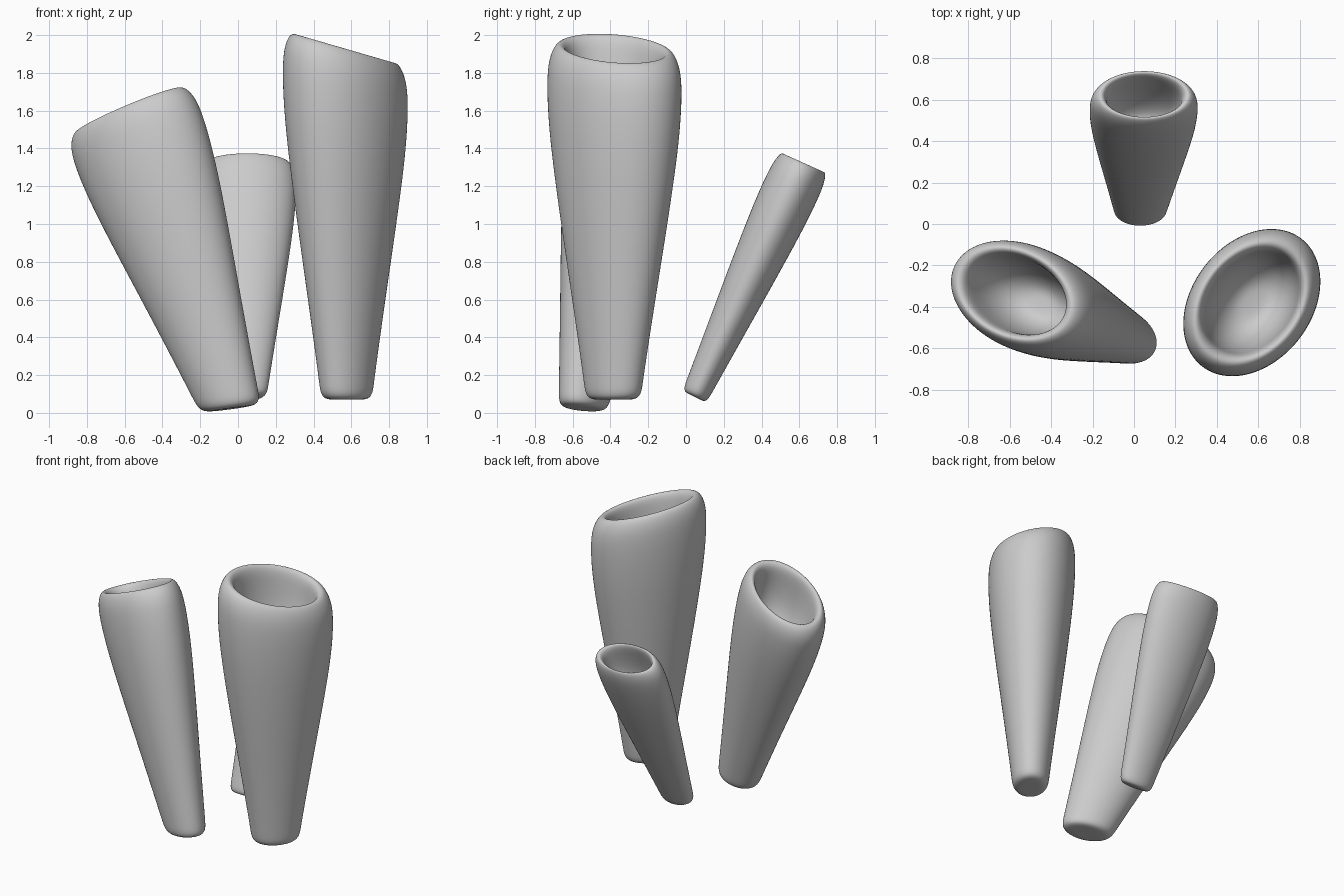
import bpy, bmesh
from math import sin, cos, pi, radians

if "Cube" in bpy.data.objects:
    bpy.data.objects.remove(bpy.data.objects["Cube"])

SEGS = 24


def profile(b):
    """(height fraction, radius fraction) from base, over the rim, into the hollow."""
    base = [(0.0, 0.3 * b), (0.0, 0.65 * b), (0.006, 0.84 * b), (0.024, 0.95 * b), (0.065, b)]
    wall = [(t, b + (1 - b) * f) for t, f in
            [(0.29, 0.32), (0.5, 0.63), (0.7, 0.9), (0.82, 1.0), (0.9, 1.015)]]
    rim = [(0.95, 0.985), (0.985, 0.92), (1.003, 0.83), (0.995, 0.745), (0.97, 0.7)]
    hollow = [(0.92, 0.68), (0.85, 0.63), (0.79, 0.5), (0.755, 0.3), (0.75, 0.12)]
    return base + wall + rim + hollow


def tube(name, bottom, top, semi, angle, b, slope_bottom, slope_top):
    """Tapered oval tube; the slopes tilt the section planes along x and y."""
    bm = bmesh.new()
    ca, sa = cos(radians(angle)), sin(radians(angle))
    rings = []
    for t, r in profile(b):
        c = [p + (q - p) * t for p, q in zip(bottom, top)]
        sx, sy = [p + (q - p) * t for p, q in zip(slope_bottom, slope_top)]
        ring = []
        for i in range(SEGS):
            a = 2 * pi * i / SEGS
            u, v = semi[0] * r * cos(a), semi[1] * r * sin(a)
            dx, dy = u * ca - v * sa, u * sa + v * ca
            ring.append(bm.verts.new((c[0] + dx, c[1] + dy, c[2] + sx * dx + sy * dy)))
        rings.append(ring)
    for lo, hi in zip(rings, rings[1:]):
        for i in range(SEGS):
            j = (i + 1) % SEGS
            bm.faces.new((lo[i], lo[j], hi[j], hi[i]))
    bm.faces.new(rings[0][::-1])
    bm.faces.new(rings[-1])
    for f in bm.faces:
        f.smooth = True
    me = bpy.data.meshes.new(name)
    bm.to_mesh(me)
    bm.free()
    ob = bpy.data.objects.new(name, me)
    bpy.context.collection.objects.link(ob)
    sub = ob.modifiers.new("smooth", 'SUBSURF')
    sub.levels = sub.render_levels = 2
    return ob


# tall upright tube on the right
tube("tall_tube", (0.575, -0.385, 0.07), (0.567, -0.378, 1.93),
     (0.393, 0.29), 52, 0.45, (0, 0), (-0.29, 0))
# wide leaning tube on the left
tube("wide_tube", (-0.04, -0.545, 0.022), (-0.58, -0.335, 1.605),
     (0.355, 0.255), -24.5, 0.52, (0.125, -0.05), (0.39, -0.14))
# small tube leaning back
tube("small_tube", (0.03, 0.045, 0.085), (0.049, 0.622, 1.325),
     (0.262, 0.137), 0, 0.51, (0.0, -0.5), (0.0, -0.45))
